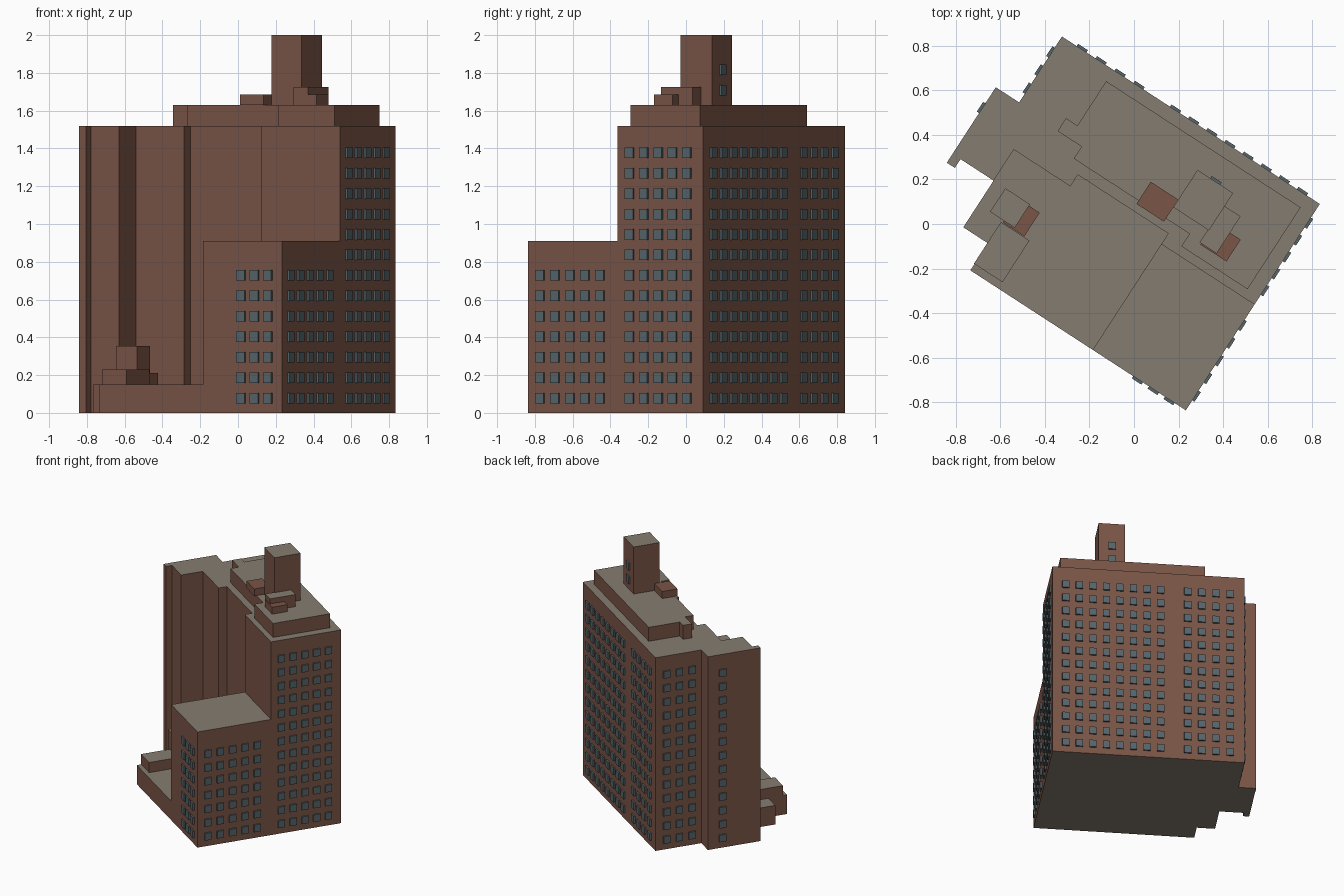
import bpy, bmesh, math

if "Cube" in bpy.data.objects:
    bpy.data.objects.remove(bpy.data.objects["Cube"])

TURN = math.radians(-33)      # the whole plan is turned on the site


def material(name, rgb):
    m = bpy.data.materials.new(name)
    m.diffuse_color = (*rgb, 1)
    m.use_nodes = True
    m.node_tree.nodes["Principled BSDF"].inputs["Base Color"].default_value = m.diffuse_color
    return m


BRICK = material("brick", (0.195, 0.090, 0.063))
ROOF = material("roof", (0.235, 0.202, 0.162))
GLASS = material("glass", (0.095, 0.130, 0.145))


def finish(bm, name, mats):
    bmesh.ops.recalc_face_normals(bm, faces=bm.faces[:])
    if len(mats) > 1:
        for f in bm.faces:
            f.material_index = int(abs(f.normal.z) > 0.5)
    me = bpy.data.meshes.new(name)
    bm.to_mesh(me)
    bm.free()
    for m in mats:
        me.materials.append(m)
    ob = bpy.data.objects.new(name, me)
    ob.rotation_euler.z = TURN
    bpy.context.collection.objects.link(ob)
    return ob


def prism(name, outline, z0, z1, mats=(BRICK, ROOF)):
    bm = bmesh.new()
    base = bm.faces.new([bm.verts.new((u, v, z0)) for u, v in outline])
    top = bmesh.ops.extrude_face_region(bm, geom=[base], use_keep_orig=True)["geom"]
    for e in top:
        if isinstance(e, bmesh.types.BMVert):
            e.co.z = z1
    return finish(bm, name, mats)


def block(name, u0, u1, v0, v1, z0, z1, mats=(BRICK, ROOF)):
    return prism(name, [(u0, v0), (u1, v0), (u1, v1), (u0, v1)], z0, z1, mats)


def windows(name, axis, wall, columns, rows, z_first=0.078, size=(0.052, 0.056)):
    """Grid of shallow panes on the wall where the given axis equals wall."""
    bm = bmesh.new()
    for c in columns:
        for z in (z_first + 0.1083 * r for r in range(rows)):
            pos = (wall, c, z) if axis == "u" else (c, wall, z)
            dims = (0.024, size[0], size[1]) if axis == "u" else (size[0], 0.024, size[1])
            for v in bmesh.ops.create_cube(bm, size=1)["verts"]:
                v.co = [p + d * k for p, d, k in zip(pos, dims, v.co)]
    return finish(bm, name, (GLASS,))


def series(start, step, n):
    return [start + step * i for i in range(n)]


# Main slab, stepped wing and podium
prism("main_block", [
    (-0.73, 0.53), (-0.73, 0.177), (-0.855, 0.177), (-0.855, -0.227),
    (-0.812, -0.227), (-0.812, -0.18), (-0.635, -0.18), (-0.635, -0.014),
    (-0.332, -0.014), (-0.332, 0.048), (0.152, 0.048), (0.152, -0.009),
    (0.651, -0.009), (0.651, 0.53)], 0, 1.52)
block("front_wing", 0.152, 0.651, -0.575, -0.009, 0, 0.91)
prism("podium", [
    (-0.635, -0.014), (-0.635, -0.43), (-0.503, -0.43), (-0.503, -0.575),
    (0.152, -0.575), (0.152, 0.048), (-0.332, 0.048), (-0.332, -0.014)], 0, 0.15)

# Small volumes on the podium
block("podium_tall_box", -0.572, -0.44, -0.306, -0.18, 0.15, 0.355)
block("podium_wide_box", -0.506, -0.353, -0.541, -0.318, 0.15, 0.23)
block("podium_low_box", -0.498, -0.383, -0.315, -0.188, 0.15, 0.21, (BRICK,))

# Setback storey and rooftop volumes
prism("setback_storey", [
    (-0.454, 0.47), (-0.454, 0.232), (-0.515, 0.232), (-0.515, 0.163),
    (-0.387, 0.163), (-0.387, 0.099), (0.233, 0.099), (0.233, 0.032),
    (0.587, 0.032), (0.587, 0.47)], 1.52, 1.63)
block("roof_tower", 0.107, 0.298, 0.159, 0.359, 1.63, 2.0)
block("roof_left_box", -0.04, 0.107, 0.082, 0.2, 1.63, 1.685, (BRICK,))
block("roof_right_box", 0.292, 0.383, 0.091, 0.289, 1.63, 1.725)
block("roof_right_low_box", 0.30, 0.44, 0.085, 0.202, 1.63, 1.685, (BRICK,))

# Window grids
windows("back_windows", "v", 0.53, series(-0.125, 0.0971, 8) + series(-0.625, 0.1015, 4), 13)
windows("right_windows", "u", 0.651, series(0.069, 0.0905, 5), 13)
windows("wing_right_windows", "u", 0.651, series(-0.496, 0.0948, 5), 7)
windows("wing_front_windows", "v", -0.575, series(0.395, 0.085, 3), 7)
windows("left_windows", "u", -0.73, series(0.25, 0.097, 3), 13)
windows("end_windows", "u", -0.855, [0.065], 13)
windows("tower_windows", "v", 0.359, [0.202], 2, z_first=1.708)
